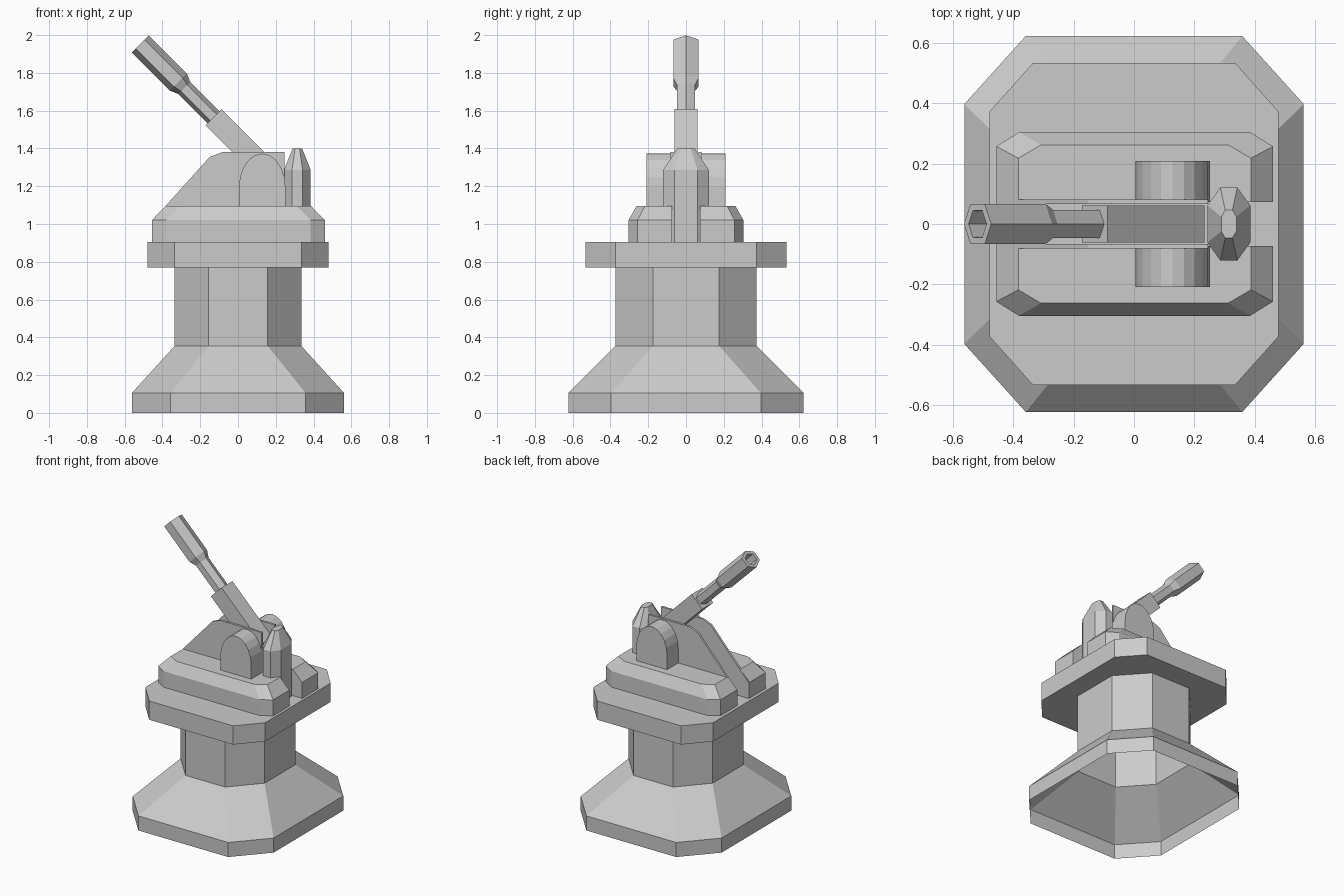
import bpy, bmesh, math
from mathutils import Vector

if "Cube" in bpy.data.objects:
    bpy.data.objects.remove(bpy.data.objects["Cube"])


def finish(name, bm):
    bmesh.ops.recalc_face_normals(bm, faces=bm.faces)
    mesh = bpy.data.meshes.new(name)
    bm.to_mesh(mesh)
    bm.free()
    obj = bpy.data.objects.new(name, mesh)
    bpy.context.collection.objects.link(obj)
    return obj


def loft(name, rings, cap_start=True, cap_end=True):
    """Skin a list of equally sized point rings."""
    bm = bmesh.new()
    loops = [[bm.verts.new(p) for p in ring] for ring in rings]
    n = len(loops[0])
    for a, b in zip(loops, loops[1:]):
        for i in range(n):
            j = (i + 1) % n
            bm.faces.new((a[i], a[j], b[j], b[i]))
    if cap_start:
        bm.faces.new(loops[0][::-1])
    if cap_end:
        bm.faces.new(loops[-1])
    return finish(name, bm)


def octagon(hx, hy, cx, cy, z, x0=0.0):
    pts = [(hx, -cy), (hx, cy), (cx, hy), (-cx, hy),
           (-hx, cy), (-hx, -cy), (-cx, -hy), (cx, -hy)]
    return [(x0 + x, y, z) for x, y in pts]


def extrude_y(name, profile, y0, y1):
    return loft(name, [[(x, y, z) for x, z in profile] for y in (y0, y1)])


# Pedestal shell, open underneath, ending in the platform
wide, column, deck = (.562, .623, .358, .397), (.335, .373, .157, .175), (.478, .533, .335, .373)
loft("pedestal", [octagon(*wide, 0), octagon(*wide, .105),
                  octagon(*column, .355), octagon(*column, .77),
                  octagon(*deck, .77), octagon(*deck, .905)], cap_start=False)


# Turret halves, side plates and trunnion housings either side of the slot
def half_ring(hx, cx, hy, cy, z, side):
    pts = [(-hx, .073), (-hx, cy), (-cx, hy), (cx, hy), (hx, cy), (hx, .073)]
    return [(x + .002, y * side, z) for x, y in pts]


plate = [(-.456, .905), (-.456, 1.015), (-.15, 1.355), (-.085, 1.38),
         (.245, 1.38), (.245, .905)]
arch = [(.005, .95)] + [(.128 - .123 * math.cos(math.pi * i / 10),
                         1.195 + .178 * math.sin(math.pi * i / 10))
                        for i in range(11)] + [(.251, .95)]
for label, s in (("front", -1), ("back", 1)):
    loft(label + "_turret_half", [half_ring(.458, .383, .304, .257, .905, s),
                                  half_ring(.458, .383, .304, .257, 1.02, s),
                                  half_ring(.385, .31, .262, .218, 1.095, s)])
    extrude_y(label + "_side_plate", plate, .066 * s, .081 * s)
    extrude_y(label + "_trunnion_housing", arch, .075 * s, .208 * s)

# Rear sight post
loft("rear_post", [octagon(.071, .121, .028, .062, .905, .314),
                   octagon(.071, .121, .028, .062, 1.285, .314),
                   octagon(.025, .046, .012, .024, 1.40, .314)])

# Gun, tilted 45 degrees; distances run back from the muzzle
muzzle = Vector((-.518, 0, 1.953))
back = Vector((1, 0, -1)).normalized()
up = Vector((1, 0, 1)).normalized()


def section(dist, pts, scale=1.0):
    return [muzzle + back * dist + up * (u * scale) + Vector((0, v * scale, 0))
            for u, v in pts]


hexagon = [(.064, 0), (.033, .067), (-.033, .067), (-.064, 0), (-.033, -.067), (.033, -.067)]
loft("barrel", [section(d, hexagon, k) for d, k in
                ((.10, .62), (0, .66), (0, 1), (.285, 1), (.33, .7), (.60, .7))])
square = [(.06, .062), (-.06, .062), (-.06, -.062), (.06, -.062)]
loft("breech_block", [section(.548, square), section(1.003, square)])
